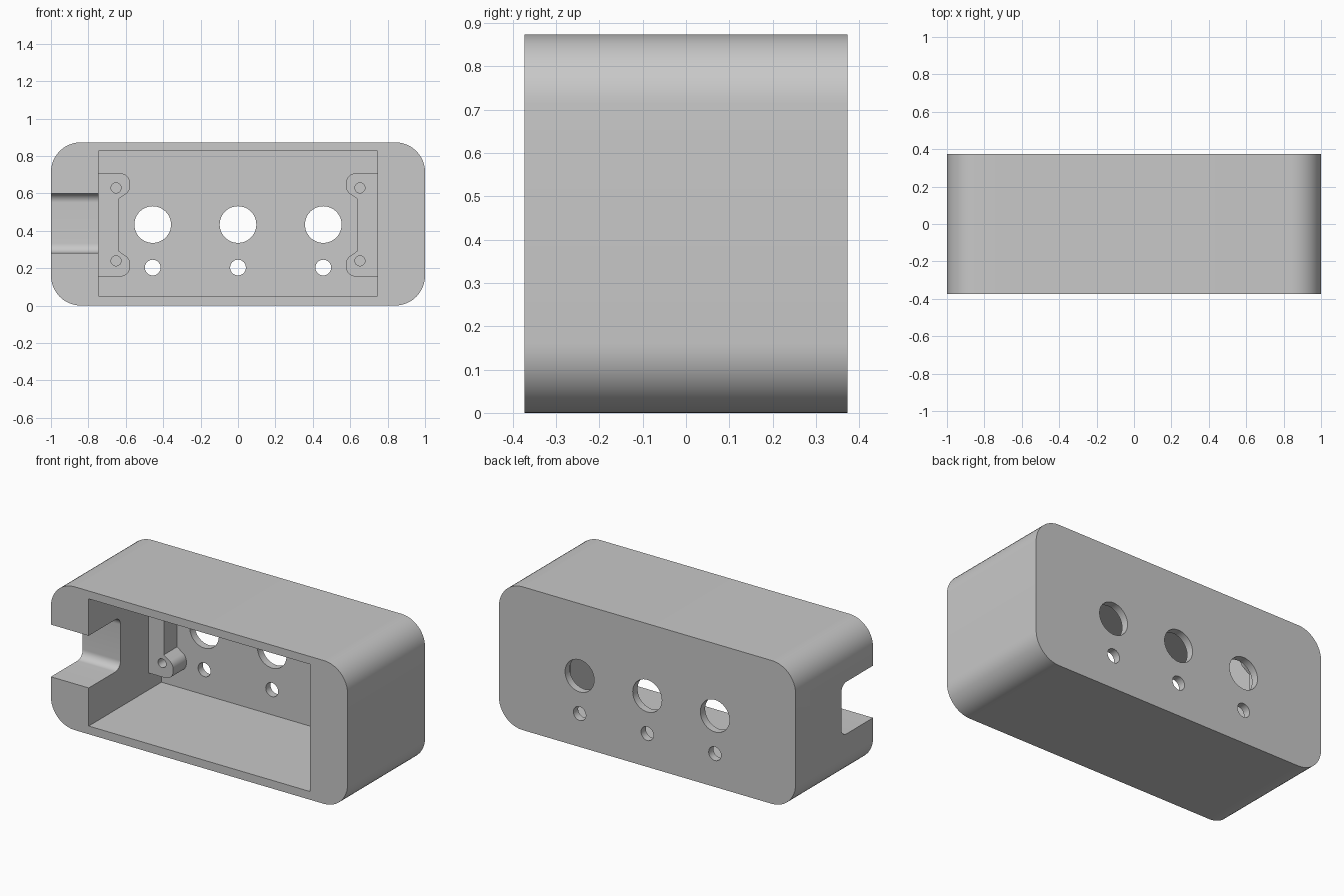
import bpy
import bmesh
from math import cos, sin, radians
from mathutils import Vector

cube = bpy.data.objects.get("Cube")
if cube:
    bpy.data.objects.remove(cube, do_unlink=True)

# Overall sizes
HALF_W, HALF_D, HEIGHT, CORNER = 1.0, 0.373, 0.873, 0.16
CAVITY_X, CAVITY_BACK = 0.745, 0.327
BRACKET_FRONT = 0.2
MID_Z = 0.431

grey = bpy.data.materials.new("plain grey")
grey.use_nodes = True
COLOUR = (0.58, 0.58, 0.58, 1)
grey.diffuse_color = COLOUR
grey.node_tree.nodes["Principled BSDF"].inputs["Base Color"].default_value = COLOUR


def arc(u, v, r, start, end, steps=12):
    angles = [radians(start + (end - start) * i / steps) for i in range(steps + 1)]
    return [(u + r * cos(a), v + r * sin(a)) for a in angles]


def prism(name, outline, low, high, axis="y"):
    """Extrude an outline, drawn in (x, z) or (y, z), along an axis."""
    def place(u, v, w):
        return (u, w, v) if axis == "y" else (w, u, v)
    bm = bmesh.new()
    face = bm.faces.new([bm.verts.new(place(u, v, low)) for u, v in outline])
    new = bmesh.ops.extrude_face_region(bm, geom=[face])["geom"]
    shift = Vector(place(0, 0, high - low))
    bmesh.ops.translate(bm, vec=shift, verts=[g for g in new if isinstance(g, bmesh.types.BMVert)])
    bmesh.ops.recalc_face_normals(bm, faces=bm.faces)
    mesh = bpy.data.meshes.new(name)
    bm.to_mesh(mesh)
    bm.free()
    mesh.materials.append(grey)
    obj = bpy.data.objects.new(name, mesh)
    bpy.context.collection.objects.link(obj)
    return obj


def rod(name, x, z, r, low, high):
    return prism(name, arc(x, z, r, 0, 360, 48)[:-1], low, high)


def box_outline(u0, u1, v0, v1):
    return [(u0, v0), (u1, v0), (u1, v1), (u0, v1)]


def finish(obj, cutters):
    """Cut the holes, then smooth only the round surfaces."""
    for cutter in cutters:
        mod = obj.modifiers.new(cutter.name, "BOOLEAN")
        mod.operation = "DIFFERENCE"
        mod.solver = "EXACT"
        mod.object = cutter
    graph = bpy.context.evaluated_depsgraph_get()
    obj_mesh = bpy.data.meshes.new_from_object(obj.evaluated_get(graph))
    obj.modifiers.clear()
    obj.data = obj_mesh
    for cutter in cutters:
        bpy.data.objects.remove(cutter, do_unlink=True)
    bpy.ops.object.select_all(action="DESELECT")
    obj.select_set(True)
    bpy.context.view_layer.objects.active = obj
    bpy.ops.object.shade_smooth_by_angle(angle=radians(30))


# Rounded case
right, top = HALF_W - CORNER, HEIGHT - CORNER
outline = (arc(right, top, CORNER, 0, 90) + arc(-right, top, CORNER, 90, 180)
           + arc(-right, CORNER, CORNER, 180, 270) + arc(right, CORNER, CORNER, 270, 360))
case = prism("case", outline, -HALF_D, HALF_D)

# Open cavity and side cable notch with filleted inner corners
cutters = [prism("cavity_cutter", box_outline(-CAVITY_X, CAVITY_X, 0.05, 0.825),
                 -0.5, CAVITY_BACK)]
fillet, notch_end, z0, z1 = 0.05, -0.067, 0.282, 0.6
notch = ([(-0.45, z0)] + arc(notch_end - fillet, z0 + fillet, fillet, -90, 0)
         + arc(notch_end - fillet, z1 - fillet, fillet, 0, 90) + [(-0.45, z1)])
cutters.append(prism("notch_cutter", notch, -1.1, -0.7, axis="x"))

# Three large and three small holes through the back wall
for x in (-0.456, 0, 0.456):
    cutters.append(rod("large_hole_cutter", x, 0.433, 0.098, 0.25, 0.5))
    cutters.append(rod("small_hole_cutter", x, 0.203, 0.042, 0.25, 0.5))
finish(case, cutters)

# Screw brackets at both ends of the cavity
lobe = ([(0.765, 0.707)] + [(-u, v) for u, v in arc(-0.63, 0.654, 0.053, 90, 0)]
        + [(-u, v) for u, v in arc(-0.63, 0.64, 0.053, 0, -55, 8)] + [(0.64, 0.569)])
profile = lobe + [(u, 2 * MID_Z - v) for u, v in reversed(lobe)]
for side, label in ((1, "left"), (-1, "right")):
    bracket = prism(label + "_screw_bracket", [(side * u, v) for u, v in profile],
                    BRACKET_FRONT, CAVITY_BACK + 0.02)
    holes = [rod("screw_hole_cutter", side * 0.652, MID_Z + dz, 0.027, 0.1, CAVITY_BACK)
             for dz in (0.198, -0.192)]
    finish(bracket, holes)
